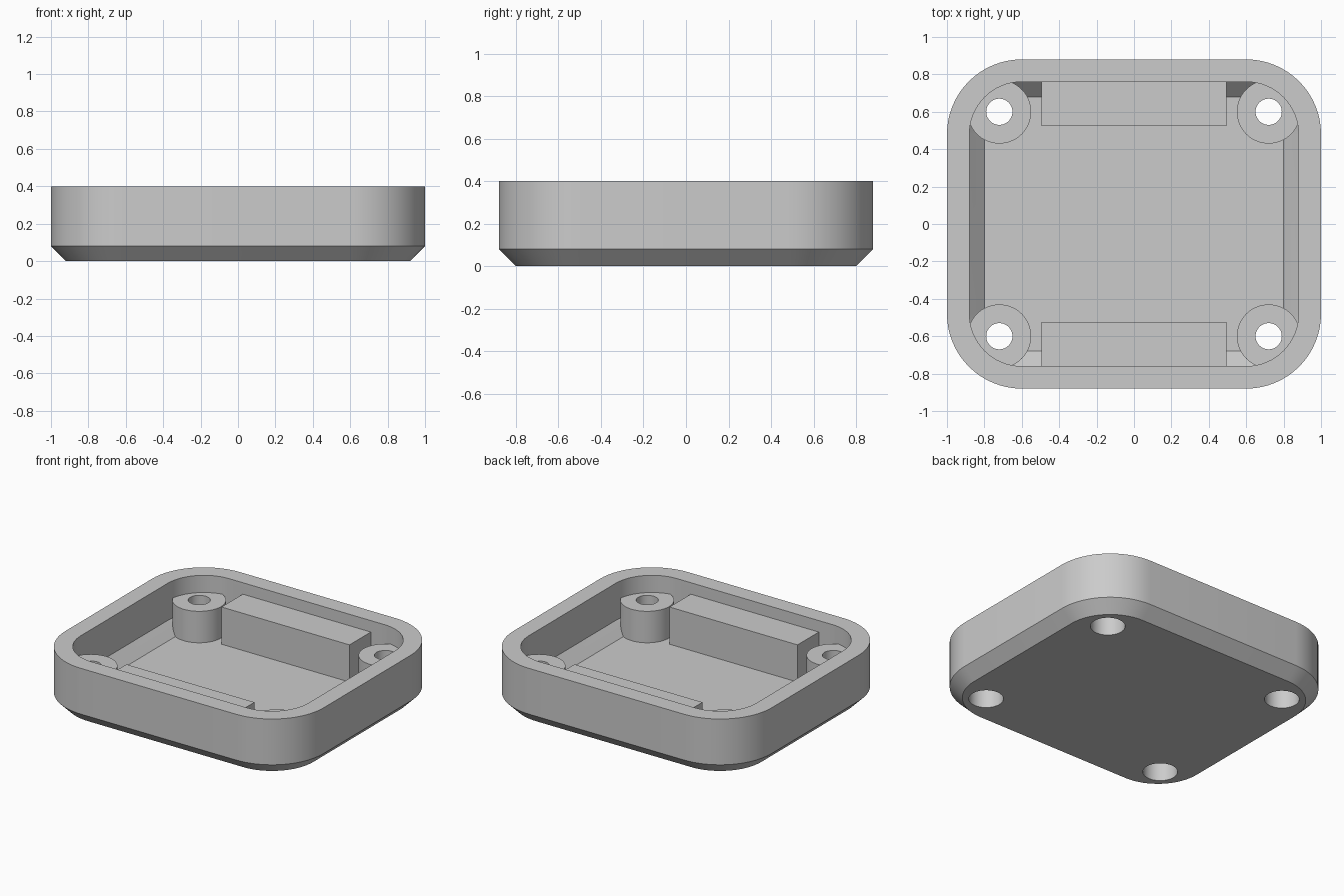
import bpy
import bmesh
from math import sin, cos, pi, radians

default = bpy.data.objects.get("Cube")
if default:
    bpy.data.objects.remove(default, do_unlink=True)

grey = bpy.data.materials.new("plain grey")
grey.use_nodes = True
colour = (0.6, 0.6, 0.6, 1)
grey.diffuse_color = colour
grey.node_tree.nodes["Principled BSDF"].inputs["Base Color"].default_value = colour


def ring(hx, hy, r, z, x=0, y=0, n=16):
    """Rounded rectangle outline; a circle when hx = hy = r."""
    pts = []
    for q, (sx, sy) in enumerate([(1, 1), (-1, 1), (-1, -1), (1, -1)]):
        for i in range(n + 1):
            a = (q + i / n) * pi / 2
            pts.append((x + sx * (hx - r) + r * cos(a), y + sy * (hy - r) + r * sin(a), z))
    return pts


def loft(name, rings):
    """Closed solid through a stack of matching outlines."""
    bm = bmesh.new()
    loops = [[bm.verts.new(p) for p in pts] for pts in rings]
    for a, b in zip(loops, loops[1:]):
        for i in range(len(a)):
            j = (i + 1) % len(a)
            bm.faces.new((a[i], a[j], b[j], b[i]))
    bm.faces.new(loops[0][::-1])
    bm.faces.new(loops[-1])
    bmesh.ops.remove_doubles(bm, verts=bm.verts, dist=0.0001)
    bmesh.ops.recalc_face_normals(bm, faces=bm.faces)
    mesh = bpy.data.meshes.new(name)
    bm.to_mesh(mesh)
    bm.free()
    mesh.materials.append(grey)
    obj = bpy.data.objects.new(name, mesh)
    bpy.context.collection.objects.link(obj)
    return obj


def combine(target, tool, operation):
    """Boolean the tool into the target and discard the tool."""
    mod = target.modifiers.new(tool.name, "BOOLEAN")
    mod.operation = operation
    mod.solver = "EXACT"
    mod.object = tool
    bpy.context.view_layer.objects.active = target
    bpy.ops.object.modifier_apply(modifier=mod.name)
    bpy.data.objects.remove(tool, do_unlink=True)


# Tray: chamfered outside, up over the rim and down the chamfered inside
tray = loft("enclosure_tray", [
    ring(0.92, 0.80, 0.32, 0),
    ring(1.00, 0.88, 0.40, 0.08),
    ring(1.00, 0.88, 0.40, 0.40),
    ring(0.88, 0.76, 0.28, 0.40),
    ring(0.88, 0.76, 0.28, 0.14),
    ring(0.80, 0.68, 0.20, 0.06),
])

# Support blocks against the front and back walls
for side in (-1, 1):
    y = side * 0.6625
    block = loft("support_block",
                 [ring(0.495, 0.1375, 0, z, 0, y) for z in (0.04, 0.32)])
    combine(tray, block, "UNION")

# Corner screw posts, each with a through hole counterbored from below
for sx in (-1, 1):
    for sy in (-1, 1):
        x, y = sx * 0.72, sy * 0.6
        post = loft("screw_post", [ring(0.17, 0.17, 0.17, z, x, y) for z in (0.04, 0.28)])
        combine(tray, post, "UNION")
        drill = loft("screw_drill", [
            ring(r, r, r, z, x, y)
            for r, z in ((0.11, -0.1), (0.11, 0.16), (0.07, 0.16), (0.07, 0.5))])
        combine(tray, drill, "DIFFERENCE")

# Smooth round corners and holes, crisp edges
bpy.ops.object.select_all(action="DESELECT")
tray.select_set(True)
bpy.context.view_layer.objects.active = tray
bpy.ops.object.shade_smooth_by_angle(angle=radians(25))
